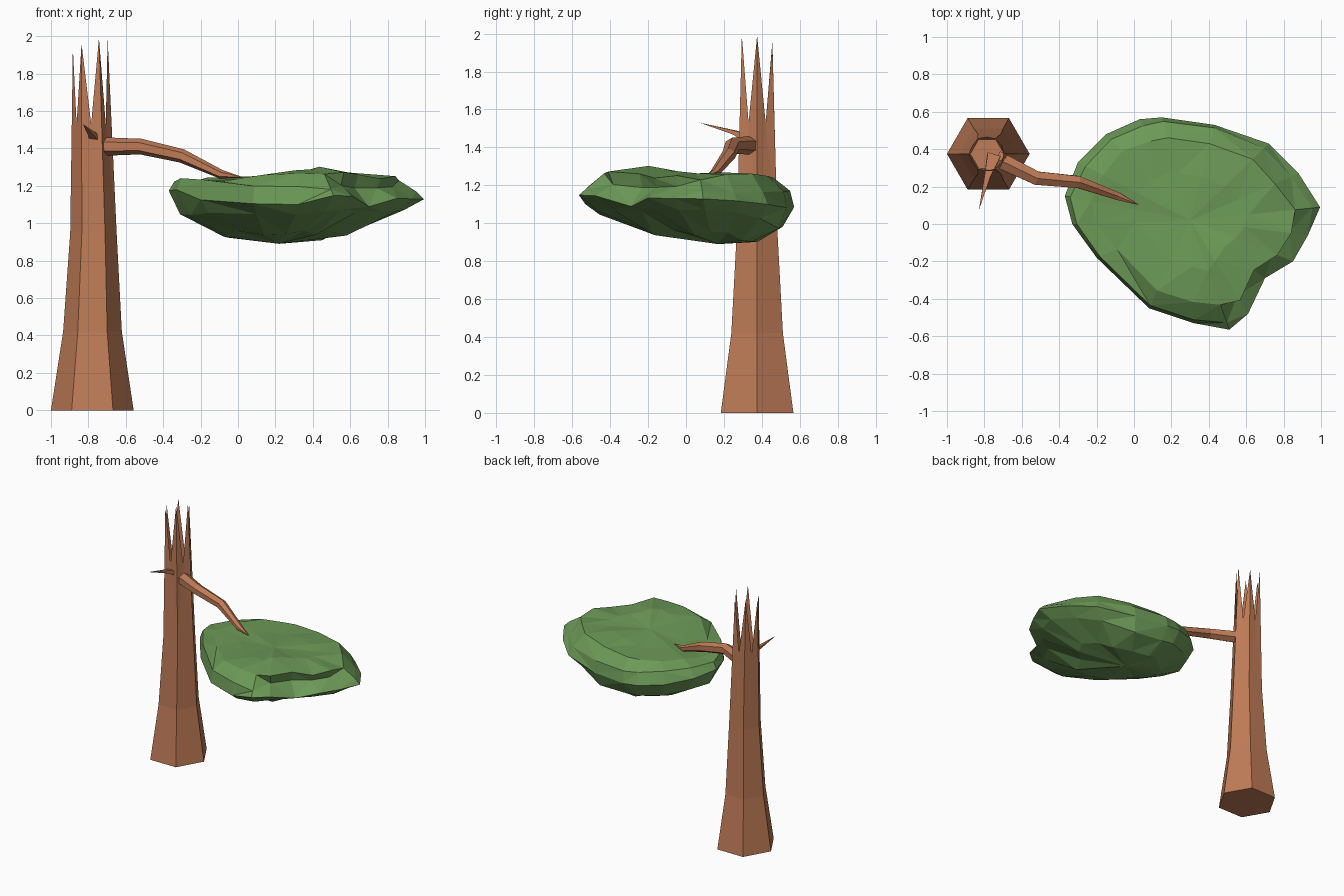
import bpy, bmesh, math, random
from mathutils import Vector

if "Cube" in bpy.data.objects:
    bpy.data.objects.remove(bpy.data.objects["Cube"])

random.seed(4)


def material(name, rgb):
    m = bpy.data.materials.new(name)
    m.diffuse_color = (*rgb, 1)
    m.use_nodes = True
    m.node_tree.nodes["Principled BSDF"].inputs["Base Color"].default_value = m.diffuse_color
    return m


BARK = material("bark brown", (0.52, 0.20, 0.095))
LEAF = material("leaf green", (0.15, 0.32, 0.095))


def finish(bm, name, mat):
    bmesh.ops.recalc_face_normals(bm, faces=bm.faces)
    me = bpy.data.meshes.new(name)
    bm.to_mesh(me)
    bm.free()
    me.materials.append(mat)
    ob = bpy.data.objects.new(name, me)
    bpy.context.collection.objects.link(ob)
    return ob


def bridge(bm, a, b):
    n = len(a)
    for i in range(n):
        j = (i + 1) % n
        bm.faces.new((a[i], a[j], b[j], b[i]))


def fan(bm, ring, tip):
    for i in range(len(ring)):
        bm.faces.new((ring[i], ring[(i + 1) % len(ring)], tip))


def limb(name, path, radii, sides, flat=1.0):
    """Tapered branch ending in a point."""
    bm = bmesh.new()
    pts = [Vector(p) for p in path]
    rings = []
    for k, r in enumerate(radii):
        d = (pts[k + 1] - pts[max(k - 1, 0)]).normalized()
        u = d.cross(Vector((0, 0, 1))).normalized()
        v = u.cross(d) * flat
        rings.append([bm.verts.new(pts[k] + r * (math.cos(t) * u + math.sin(t) * v))
                      for t in (math.tau * (i + 0.5) / sides for i in range(sides))])
    bm.faces.new(rings[0])
    for a, b in zip(rings, rings[1:]):
        bridge(bm, a, b)
    fan(bm, rings[-1], bm.verts.new(pts[-1]))
    return finish(bm, name, BARK)


# Broken hexagonal trunk with a splinter at each corner
def corner(cx, r, i, z):
    t = math.tau * i / 6
    return Vector((cx + r * math.cos(t), 0.375 + r * math.sin(t), z))


bm = bmesh.new()
levels = [(-0.779, 0.221, 0), (-0.778, 0.157, 0.42), (-0.773, 0.124, 0.95)]
rings = [[bm.verts.new(corner(cx, r, i, z)) for i in range(6)] for cx, r, z in levels]
bm.faces.new(rings[0])
bridge(bm, rings[0], rings[1])
bridge(bm, rings[1], rings[2])
tip_z = [1.99, 1.95, 1.96, 1.94, 1.96, 1.99]
tips = [bm.verts.new(corner(-0.79, 0.093, i, tip_z[i])) for i in range(6)]
valleys = [bm.verts.new((corner(-0.785, 0.104, i, 1.53) + corner(-0.785, 0.104, i + 1, 1.53)) / 2)
           for i in range(6)]
inner = [bm.verts.new(corner(-0.785, 0.09, i, 1.38)) for i in range(6)]
for i in range(6):
    j = (i + 1) % 6
    base, nxt = rings[2][i], rings[2][j]
    bm.faces.new((base, nxt, valleys[i]))            # wall below the valley
    bm.faces.new((base, valleys[i], tips[i]))        # splinter outside
    bm.faces.new((nxt, tips[j], valleys[i]))
    bm.faces.new((valleys[i - 1], tips[i], inner[i]))  # splinter inside
    bm.faces.new((tips[i], valleys[i], inner[i]))
    bm.faces.new((valleys[i], inner[j], inner[i]))
bm.faces.new(inner)                                  # floor of the hollow
finish(bm, "trunk", BARK)

# Bent branch and short broken twig
limb("branch", [(-0.735, 0.35, 1.41), (-0.52, 0.245, 1.41), (-0.30, 0.225, 1.36),
                (-0.09, 0.15, 1.262), (0.03, 0.10, 1.245)],
     [0.05, 0.042, 0.037, 0.024], 6)
limb("twig", [(-0.75, 0.365, 1.435), (-0.785, 0.25, 1.48), (-0.83, 0.072, 1.53)],
     [0.05, 0.022], 4, 0.7)

# Flattened leaf clump: outline seen from above, lofted up and down
outline = [(-0.37, 0.15), (-0.30, 0.33), (-0.15, 0.48), (0.03, 0.56), (0.15, 0.57),
           (0.43, 0.53), (0.72, 0.43), (0.88, 0.27), (0.995, 0.09), (0.93, -0.06),
           (0.85, -0.20), (0.70, -0.29), (0.61, -0.48), (0.51, -0.565), (0.32, -0.53),
           (0.08, -0.45), (-0.20, -0.18), (-0.33, 0.0)]


def by_side(x, y, left, right, front, back):
    """Blend four side values by direction from the clump centre."""
    dx, dy = (x - 0.31) / 0.68, y / 0.57
    wx, wy = dx * dx, dy * dy
    return ((right if dx > 0 else left) * wx + (back if dy > 0 else front) * wy) / (wx + wy)


def bump(x, y, cx, cy, s):
    return math.exp(-((x - cx) ** 2 + (y - cy) ** 2) / s ** 2)


def top_z(x, y):
    return 1.243 + 0.055 * bump(x, y, 0.45, -0.25, 0.28) + 0.025 * bump(x, y, 0.55, 0.3, 0.25)


def leaf_ring(bm, scale, centre, height, jitter=0.0):
    ring = []
    for k, (ox, oy) in enumerate(outline):
        s = scale(k) + random.uniform(-jitter, jitter)
        x, y = centre[0] + (ox - centre[0]) * s, centre[1] + (oy - centre[1]) * s
        ring.append(bm.verts.new((x, y, height(k, x, y, ox, oy) + random.uniform(-jitter, jitter) * 0.6)))
    return ring


LEDGE = range(9, 13)     # front right side, where the top layer is stepped back
TOP, LOW = (0.3, 0.02), (0.2, 0.17)
bm = bmesh.new()
loops = [
    leaf_ring(bm, lambda k: 0.50, LOW, lambda k, x, y, a, b: by_side(a, b, 0.945, 0.945, 0.955, 0.91), 0.03),
    leaf_ring(bm, lambda k: 0.87, LOW, lambda k, x, y, a, b: by_side(a, b, 1.05, 1.08, 1.06, 0.985), 0.03),
    leaf_ring(bm, lambda k: 1, TOP,
              lambda k, x, y, a, b: by_side(a, b, 1.18, 1.13, 1.15, 1.08) - (0.05 if k in (11, 14, 15, 16) else 0)),
    leaf_ring(bm, lambda k: 0.82 if k in LEDGE else 0.95, TOP,
              lambda k, x, y, a, b: 1.195 if k in LEDGE else by_side(a, b, 1.235, 1.16, 1.195, 1.17), 0.02),
    leaf_ring(bm, lambda k: 0.84 if k in LEDGE else 0.79, TOP,
              lambda k, x, y, a, b: top_z(x, y) - 0.008, 0.02),
    leaf_ring(bm, lambda k: 0.45, TOP, lambda k, x, y, a, b: top_z(x, y), 0.015),
]
for a, b in zip(loops, loops[1:]):
    bridge(bm, a, b)
fan(bm, loops[0], bm.verts.new((0.22, 0.17, 0.89)))
fan(bm, loops[-1], bm.verts.new((*TOP, top_z(*TOP))))
bmesh.ops.triangulate(bm, faces=bm.faces)
finish(bm, "leaf_clump", LEAF)
